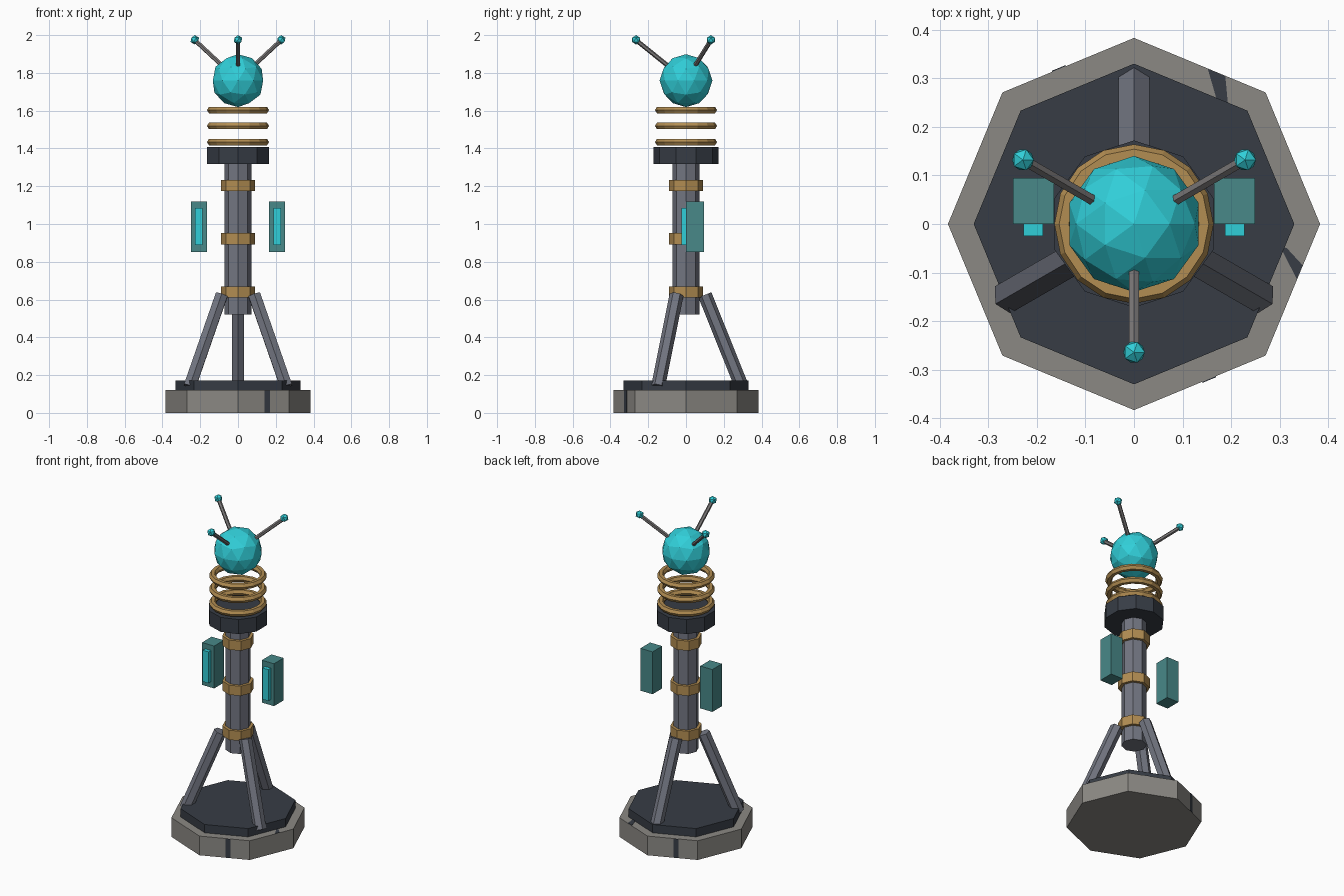
import bpy, bmesh, math
from mathutils import Vector, Matrix

if "Cube" in bpy.data.objects:
    bpy.data.objects.remove(bpy.data.objects["Cube"])


def mat(name, r, g, b):
    m = bpy.data.materials.new(name)
    m.diffuse_color = (r, g, b, 1)
    m.use_nodes = True
    m.node_tree.nodes["Principled BSDF"].inputs["Base Color"].default_value = m.diffuse_color
    return m


STONE = mat("stone_grey", 0.26, 0.25, 0.23)
DARK = mat("dark_slate", 0.038, 0.046, 0.06)
STEEL = mat("blue_grey_steel", 0.17, 0.18, 0.22)
GOLD = mat("brass", 0.45, 0.27, 0.085)
CYAN = mat("bright_cyan", 0.03, 0.62, 0.69)
TEAL = mat("dull_teal", 0.065, 0.25, 0.25)
ROD = mat("rod_grey", 0.19, 0.18, 0.18)


def finish(name, bm, material):
    bmesh.ops.recalc_face_normals(bm, faces=bm.faces)
    me = bpy.data.meshes.new(name)
    bm.to_mesh(me)
    bm.free()
    me.materials.append(material)
    ob = bpy.data.objects.new(name, me)
    bpy.context.collection.objects.link(ob)
    return ob


def rod(name, a, b, radius, sides, material):
    """Prism between two points; first corner points along +y when vertical."""
    a, b = Vector(a), Vector(b)
    d = b - a
    rot = Vector((0, 0, 1)).rotation_difference(d).to_matrix().to_4x4()
    bm = bmesh.new()
    bmesh.ops.create_cone(bm, cap_ends=True, segments=sides, radius1=radius,
                          radius2=radius, depth=d.length,
                          matrix=Matrix.Translation((a + b) / 2) @ rot)
    return finish(name, bm, material)


def disc(name, z0, z1, radius, sides, material):
    return rod(name, (0, 0, z0), (0, 0, z1), radius, sides, material)


def box(name, lo, hi, material, turn=0):
    lo, hi = Vector(lo), Vector(hi)
    bm = bmesh.new()
    bmesh.ops.create_cube(bm, size=1, matrix=Matrix.Rotation(turn, 4, 'Z')
                          @ Matrix.Translation((lo + hi) / 2)
                          @ Matrix.Diagonal((*(hi - lo), 1)))
    return finish(name, bm, material)


def ball(name, loc, radius, sub, material):
    bm = bmesh.new()
    bmesh.ops.create_icosphere(bm, subdivisions=sub, radius=radius,
                               matrix=Matrix.Translation(loc))
    return finish(name, bm, material)


def polar(r, deg, z):
    t = math.radians(deg)
    return (r * math.cos(t), r * math.sin(t), z)


# octagonal base and dark top plate
disc("base", 0, 0.12, 0.383, 8, STONE)
disc("base_plate", 0.12, 0.172, 0.33, 8, DARK)

# dark painted streaks on the base side and rim
for i, deg in enumerate((22.5, 202.5)):
    box(f"side_streak_{i}", (0.005, -0.356, 0.002), (0.036, -0.352, 0.118),
        DARK, math.radians(deg))
streaks = [((0.152, 0.319), (0.188, 0.304), (0.194, 0.24), (0.172, 0.25)),
           ((0.30, -0.045), (0.315, -0.05), (0.347, -0.085), (0.335, -0.113))]
for i, pts in enumerate(streaks):
    bm = bmesh.new()
    f = bm.faces.new([bm.verts.new((x, y, 0.119)) for x, y in pts])
    ext = bmesh.ops.extrude_face_region(bm, geom=[f])["geom"]
    bmesh.ops.translate(bm, vec=(0, 0, 0.003),
                        verts=[v for v in ext if isinstance(v, bmesh.types.BMVert)])
    finish(f"rim_streak_{i}", bm, DARK)

# tripod legs
for i, deg in enumerate((90, 210, 330)):
    leg = rod(f"leg_{i}", (0, 0.295, 0.14), (0, 0.10, 0.625), 0.037, 6, STEEL)
    leg.rotation_euler.z = math.radians(deg - 90)

# column, collars and head
disc("column", 0.52, 1.33, 0.072, 8, STEEL)
for i, z in enumerate((0.64, 0.922, 1.204)):
    disc(f"collar_{i}", z - 0.03, z + 0.03, 0.09, 8, GOLD)
disc("head_block", 1.317, 1.408, 0.172, 10, DARK)

# coil rings: hexagonal section swept round the axis
for i, z in enumerate((1.434, 1.519, 1.603)):
    bpy.ops.mesh.primitive_torus_add(location=(0, 0, z), major_radius=0.144,
                                     minor_radius=0.02, major_segments=16,
                                     minor_segments=6)
    ring = bpy.context.object
    ring.name = f"coil_ring_{i}"
    ring.data.materials.append(GOLD)

# orb with three antennae
ball("orb", (0, 0, 1.759), 0.14, 2, CYAN)
for i, deg in enumerate((30, 150, 270)):
    rod(f"antenna_{i}", polar(0.096, deg, 1.838), polar(0.26, deg, 1.97), 0.012, 6, ROD)
    ball(f"antenna_tip_{i}", polar(0.264, deg, 1.975), 0.025, 1, CYAN)

# floating side pods with glowing panels
for side, s in (("left", -1), ("right", 1)):
    cx = 0.207 * s
    box(f"{side}_pod", (cx - 0.042, 0.0, 0.853), (cx + 0.042, 0.095, 1.118), TEAL)
    box(f"{side}_panel", (cx - 0.02, -0.025, 0.889), (cx + 0.02, 0.004, 1.085), CYAN)
